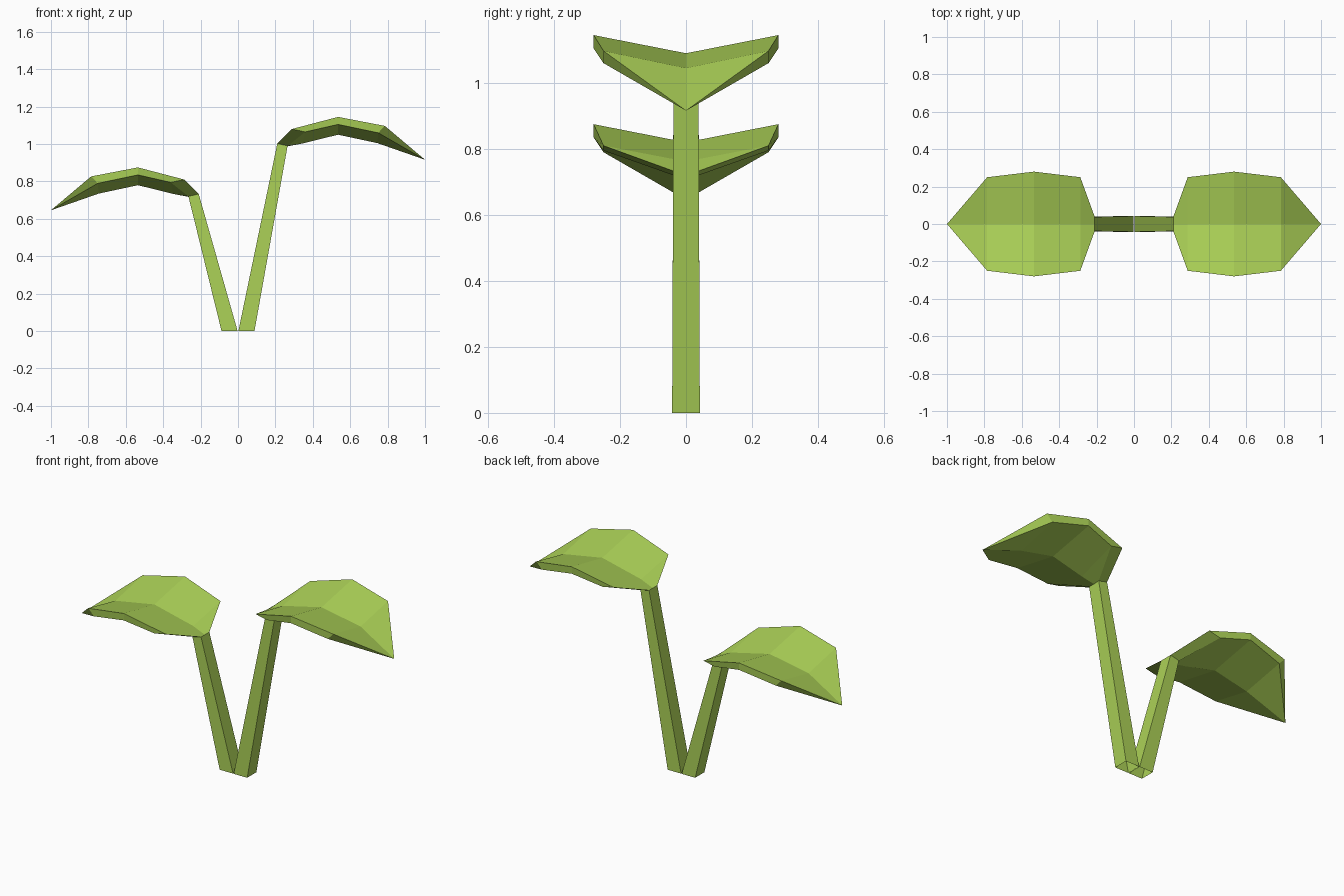
import bpy, bmesh

if "Cube" in bpy.data.objects:
    bpy.data.objects.remove(bpy.data.objects["Cube"])

green = bpy.data.materials.new("leaf green")
green.diffuse_color = (0.41, 0.64, 0.095, 1)
green.use_nodes = True
green.node_tree.nodes["Principled BSDF"].inputs["Base Color"].default_value = green.diffuse_color

# Leaf cross-sections: edge x, half width, edge z, midrib x, midrib z
TOP = [(0.21, 0.038, 1.003, 0.21, 1.0),
       (0.287, 0.25, 1.08, 0.287, 1.032),
       (0.535, 0.28, 1.145, 0.535, 1.09),
       (0.785, 0.25, 1.097, 0.785, 1.045)]
UNDER = [(0.265, 0.038, 0.99, 0.265, 0.988),
         (0.36, 0.25, 1.065, 0.345, 1.003),
         (0.535, 0.28, 1.105, 0.535, 1.05),
         (0.75, 0.25, 1.06, 0.745, 1.005)]
TIP = (1.0, 0, 0.916)


def finish(bm, name):
    bmesh.ops.recalc_face_normals(bm, faces=bm.faces)
    me = bpy.data.meshes.new(name)
    bm.to_mesh(me)
    bm.free()
    me.materials.append(green)
    ob = bpy.data.objects.new(name, me)
    bpy.context.collection.objects.link(ob)


def leaf(name, side, drop):
    bm = bmesh.new()
    tip = bm.verts.new((side * TIP[0], 0, TIP[2] - drop))

    def skin(rows):
        grid = []
        for ex, w, ez, mx, mz in rows:
            pts = [(ex, -w, ez), (mx, 0, mz), (ex, w, ez)]
            grid.append([bm.verts.new((side * x, y, z - drop)) for x, y, z in pts])
        for a, b in zip(grid, grid[1:]):
            for i in range(2):
                bm.faces.new((a[i], b[i], b[i + 1], a[i + 1]))
        for i in range(2):
            bm.faces.new((grid[-1][i], tip, grid[-1][i + 1]))
        return grid

    top, under = skin(TOP), skin(UNDER)
    # rim joining the upper and lower skins
    for i in (0, 2):
        for k in range(3):
            bm.faces.new((top[k][i], top[k + 1][i], under[k + 1][i], under[k][i]))
        bm.faces.new((top[3][i], tip, under[3][i]))
    for i in range(2):
        bm.faces.new((top[0][i], top[0][i + 1], under[0][i + 1], under[0][i]))
    finish(bm, name)


def stem(name, side, drop):
    # tapered four-sided tube, open at the foot
    bm = bmesh.new()
    foot = [(0.002, -0.042, 0), (0.088, -0.042, 0), (0.088, 0.042, 0), (0.002, 0.042, 0)]
    head = [(0.21, -0.038, 1.003 - drop), (0.265, -0.038, 0.99 - drop),
            (0.265, 0.038, 0.99 - drop), (0.21, 0.038, 1.003 - drop)]
    f, h = [[bm.verts.new((side * x, y, z)) for x, y, z in ring] for ring in (foot, head)]
    for i in range(4):
        j = (i + 1) % 4
        bm.faces.new((f[i], f[j], h[j], h[i]))
    finish(bm, name)


for label, side, drop in (("tall", 1, 0), ("short", -1, 0.27)):
    stem(label + "_stem", side, drop)
    leaf(label + "_leaf", side, drop)
